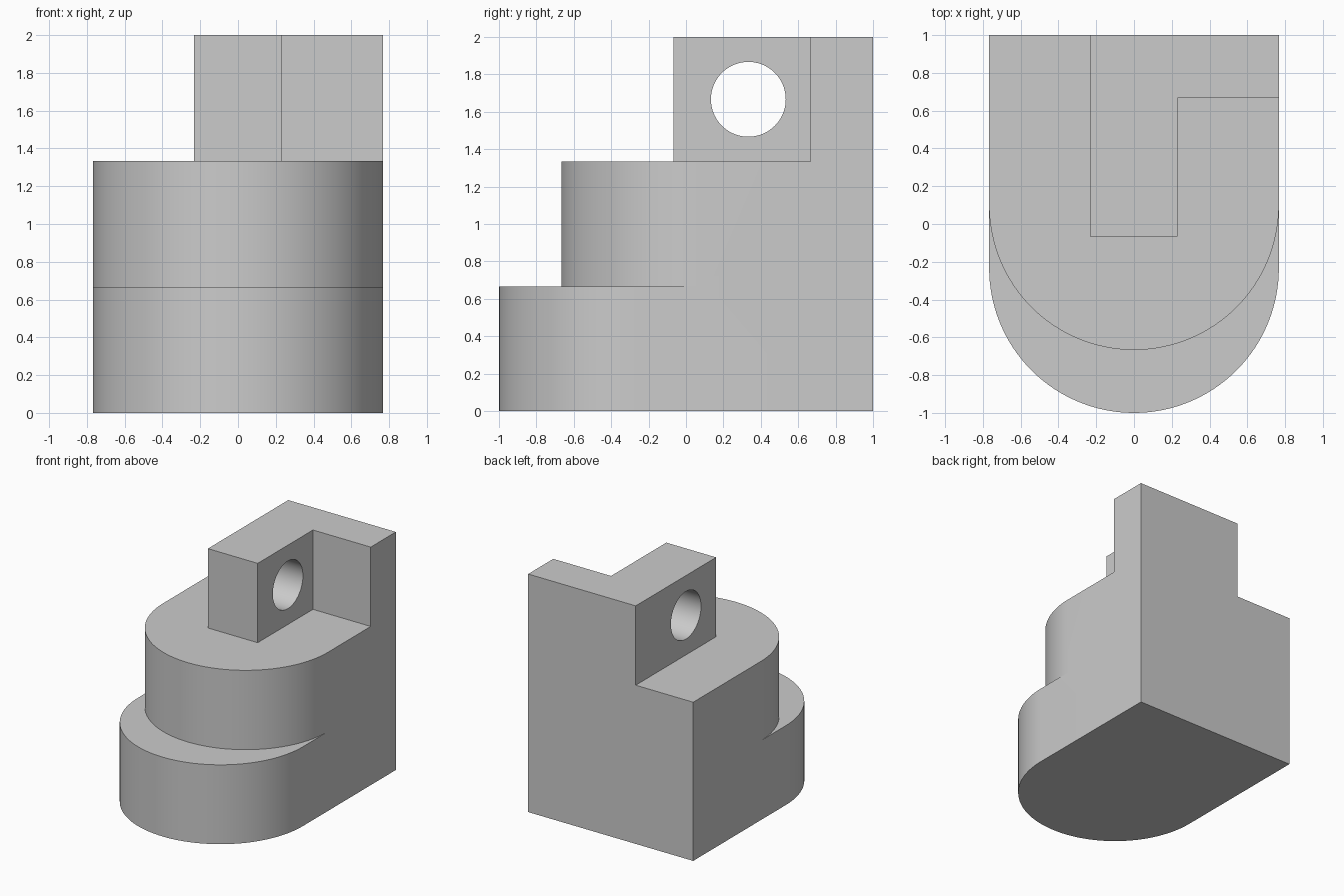
import bpy, bmesh, math
from mathutils import Matrix

if "Cube" in bpy.data.objects:
    bpy.data.objects.remove(bpy.data.objects["Cube"])

W = 0.767      # half width and radius of the rounded fronts
H = 2 / 3      # height of each tier


def prism(name, outline, z0, z1):
    """Extrude a counter-clockwise outline from z0 up to z1."""
    bm = bmesh.new()
    base = bm.faces.new([bm.verts.new((x, y, z0)) for x, y in outline])
    top = bmesh.ops.extrude_face_region(bm, geom=[base], use_keep_orig=True)["geom"]
    bmesh.ops.translate(bm, vec=(0, 0, z1 - z0),
                        verts=[v for v in top if isinstance(v, bmesh.types.BMVert)])
    bmesh.ops.recalc_face_normals(bm, faces=bm.faces)
    return to_object(name, bm)


def to_object(name, bm):
    mesh = bpy.data.meshes.new(name)
    bm.to_mesh(mesh)
    bm.free()
    obj = bpy.data.objects.new(name, mesh)
    bpy.context.collection.objects.link(obj)
    return obj


def round_front(front_y, n=64):
    """Square back at y = 1, half-round front reaching front_y."""
    cy = front_y + W
    arc = [(-W * math.cos(math.pi * i / n), cy - W * math.sin(math.pi * i / n))
           for i in range(n + 1)]
    return arc + [(W, 1), (-W, 1)]


def combine(target, tool, operation):
    """Apply a boolean and remove the tool object."""
    tool.hide_render = True
    mod = target.modifiers.new(operation.lower(), 'BOOLEAN')
    mod.operation, mod.object, mod.solver = operation, tool, 'EXACT'
    bpy.context.view_layer.objects.active = target
    bpy.ops.object.modifier_apply(modifier=mod.name)
    bpy.data.objects.remove(tool)


# Two stepped tiers with rounded fronts
stepped_block = prism("stepped_block", round_front(-1), 0, H)
upper_tier = prism("upper_tier", round_front(-H), H, 2 * H)

# L-shaped top: back wall plus forward lug
lug = prism("lug", [(-0.233, -0.067), (0.23, -0.067), (0.23, H),
                    (W, H), (W, 1), (-0.233, 1)], 2 * H, 2)

# Round hole running sideways through the lug
bm = bmesh.new()
bmesh.ops.create_cone(bm, cap_ends=True, segments=96, radius1=0.2, radius2=0.2, depth=1,
                      matrix=Matrix.Translation((0, 1 / 3, 5 / 3)) @ Matrix.Rotation(math.pi / 2, 4, 'Y'))
combine(lug, to_object("hole_cutter", bm), 'DIFFERENCE')

# Merge everything into one solid
combine(stepped_block, upper_tier, 'UNION')
combine(stepped_block, lug, 'UNION')

# Smooth the curved walls, keep edges sharp
bpy.ops.object.select_all(action='DESELECT')
stepped_block.select_set(True)
bpy.context.view_layer.objects.active = stepped_block
bpy.ops.object.shade_smooth_by_angle(angle=math.radians(30))
